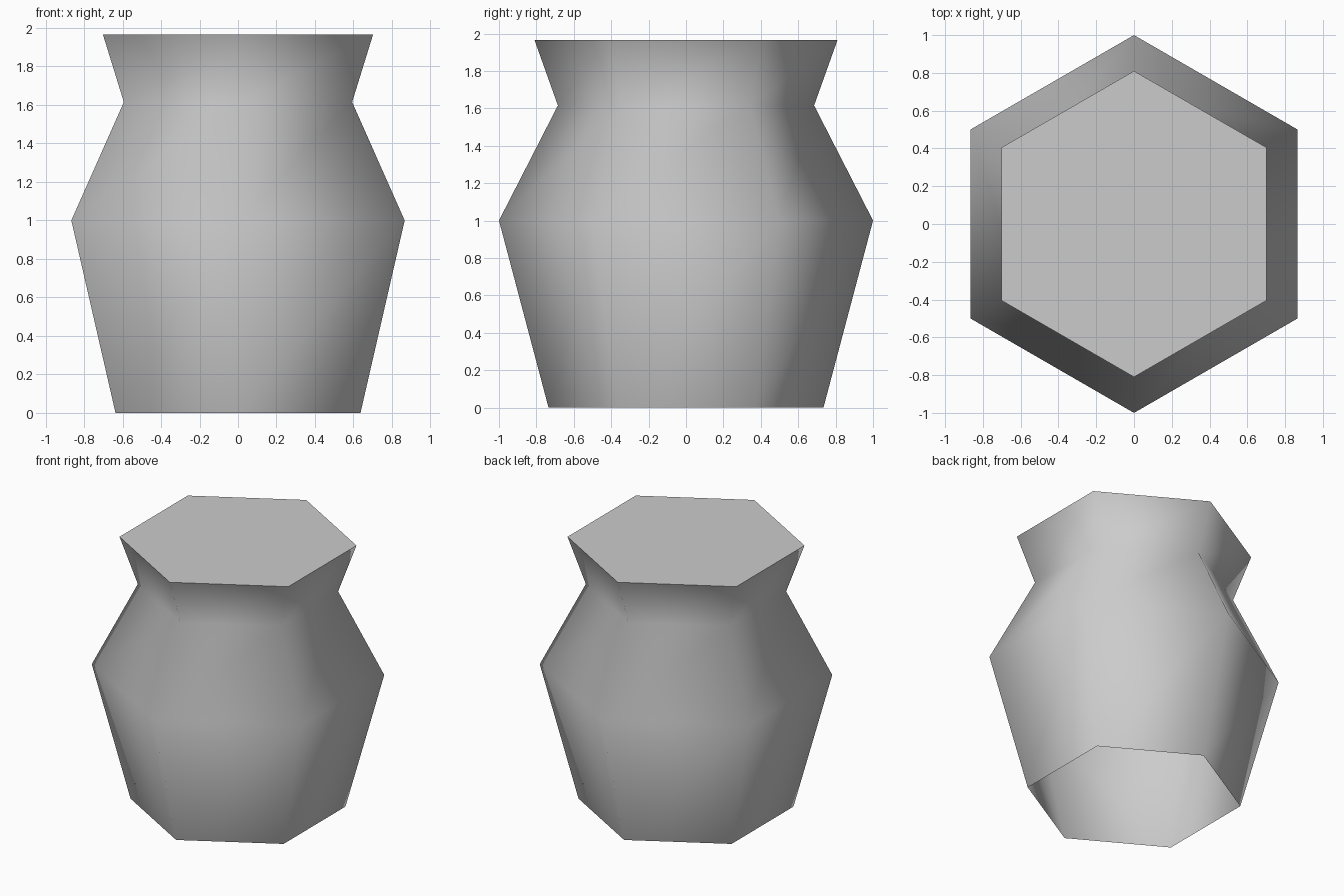
import bpy, bmesh, math

cube = bpy.data.objects.get("Cube")
if cube:
    bpy.data.objects.remove(cube, do_unlink=True)

# Plain grey clay
clay = bpy.data.materials.new("grey_clay")
clay.use_nodes = True
grey = (0.6, 0.6, 0.6, 1.0)
clay.diffuse_color = grey
clay.node_tree.nodes["Principled BSDF"].inputs["Base Color"].default_value = grey

SIDES = 6
# Radius and height of the base, belly, neck and lip
PROFILE = [(0.735, 0.0), (1.0, 1.0), (0.685, 1.615), (0.81, 1.965)]


def add_ring(bm, radius, z):
    angles = [math.pi / 2 + i * math.tau / SIDES for i in range(SIDES)]
    return [bm.verts.new((radius * math.cos(a), radius * math.sin(a), z)) for a in angles]


def make_object(name, bm):
    mesh = bpy.data.meshes.new(name)
    bm.to_mesh(mesh)
    bm.free()
    mesh.materials.append(clay)
    obj = bpy.data.objects.new(name, mesh)
    bpy.context.collection.objects.link(obj)
    return obj


# Six-sided body, smooth all round, open at the base
bm = bmesh.new()
rings = [add_ring(bm, r, z) for r, z in PROFILE]
for low, high in zip(rings, rings[1:]):
    for i in range(SIDES):
        j = (i + 1) % SIDES
        bm.faces.new((low[i], low[j], high[j], high[i])).smooth = True
make_object("jar_body", bm)

# Flat lid closing the lip
bm = bmesh.new()
bm.faces.new(add_ring(bm, *PROFILE[-1]))
make_object("jar_lid", bm)
